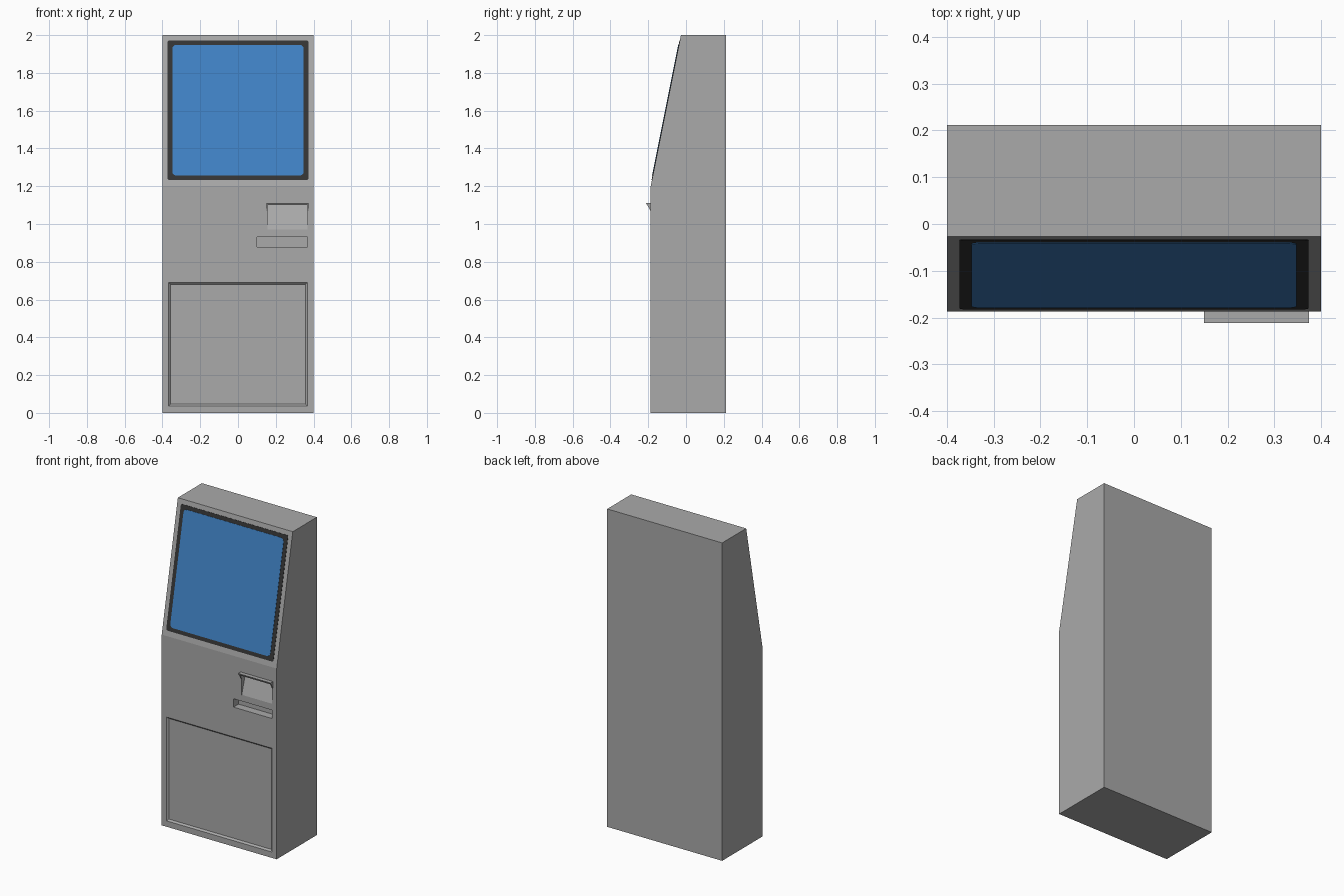
import bpy, bmesh, math
from mathutils import Matrix, Vector

if "Cube" in bpy.data.objects:
    bpy.data.objects.remove(bpy.data.objects["Cube"])


def material(name, rgb):
    m = bpy.data.materials.new(name)
    m.diffuse_color = (*rgb, 1)
    m.use_nodes = True
    m.node_tree.nodes["Principled BSDF"].inputs["Base Color"].default_value = m.diffuse_color
    return m


GREY = material("cabinet grey", (0.40, 0.40, 0.40))
BLACK = material("bezel charcoal", (0.035, 0.035, 0.035))
BLUE = material("screen blue", (0.052, 0.225, 0.56))

FRONT, BACK, TOP_FRONT = -0.187, 0.212, -0.027


def loft(name, rings, mat):
    """Closed solid through equally sized rings of points."""
    bm = bmesh.new()
    vs = [[bm.verts.new(p) for p in r] for r in rings]
    n = len(rings[0])
    for a, b in zip(vs, vs[1:]):
        for i in range(n):
            bm.faces.new((a[i], a[(i + 1) % n], b[(i + 1) % n], b[i]))
    bm.faces.new(vs[0])
    bm.faces.new(vs[-1])
    bmesh.ops.recalc_face_normals(bm, faces=bm.faces)
    me = bpy.data.meshes.new(name)
    bm.to_mesh(me)
    bm.free()
    me.materials.append(mat)
    ob = bpy.data.objects.new(name, me)
    bpy.context.collection.objects.link(ob)
    return ob


def prism(name, x0, x1, profile, mat=GREY):
    """Extrude a (y, z) profile along x."""
    return loft(name, [[(x, y, z) for y, z in profile] for x in (x0, x1)], mat)


def cut(target, cutter):
    mod = target.modifiers.new("cut", 'BOOLEAN')
    mod.operation, mod.solver, mod.object = 'DIFFERENCE', 'EXACT', cutter
    bpy.context.view_layer.objects.active = target
    bpy.ops.object.modifier_apply(modifier=mod.name)
    bpy.data.objects.remove(cutter)


# cabinet with sloped upper front
body = prism("cabinet", -0.4, 0.4, [(BACK, 0), (BACK, 2), (TOP_FRONT, 2),
                                    (FRONT, 1.2), (FRONT, 0)])

# recessed service door with bevelled rim
rings = []
for y, inset in ((FRONT - 0.02, 0), (FRONT, 0), (FRONT + 0.01, 0.01)):
    x, lo, hi = 0.367 - inset, 0.037 + inset, 0.69 - inset
    rings.append([(-x, y, lo), (x, y, lo), (x, y, hi), (-x, y, hi)])
cut(body, loft("door_cutter", rings, GREY))

# card slot
cut(body, prism("slot_cutter", 0.10, 0.368, [(FRONT - 0.02, 0.877), (FRONT + 0.05, 0.877),
                                             (FRONT + 0.05, 0.93), (FRONT - 0.02, 0.93)]))

# printer recess with a ramp rising back into the cabinet
cut(body, prism("printer_cutter", 0.157, 0.367, [(FRONT - 0.02, 0.97), (FRONT, 0.97),
                                                 (FRONT + 0.04, 1.10), (FRONT - 0.02, 1.10)]))

# printer hood: top plate and two triangular cheeks
TIP = -0.212
prism("hood_top", 0.15, 0.374, [(FRONT, 1.112), (TIP, 1.112), (TIP + 0.006, 1.10), (FRONT, 1.10)])
for side, x in (("left", 0.15), ("right", 0.367)):
    prism("hood_cheek_" + side, x, x + 0.007, [(FRONT, 1.111), (TIP + 0.001, 1.111), (FRONT, 1.068)])

# screen and bezel plates laid on the slope
up = Vector((0, TOP_FRONT - FRONT, 0.8)).normalized()
right = Vector((1, 0, 0))
out = right.cross(up)
slope = Matrix((right, up, out)).transposed().to_4x4()
slope.translation = Vector((0, (TOP_FRONT + FRONT) / 2, 1.6)) + up * 0.002


def plate(name, hw, hh, r, z0, z1, mat):
    pts = []
    for k, (sx, sy) in enumerate(((1, 1), (-1, 1), (-1, -1), (1, -1))):
        for j in range(5):
            a = math.pi / 2 * (k + j / 4)
            pts.append((sx * (hw - r) + r * math.cos(a), sy * (hh - r) + r * math.sin(a)))
    return loft(name, [[slope @ Vector((x, y, z)) for x, y in pts] for z in (z0, z1)], mat)


plate("bezel", 0.373, 0.377, 0.01, -0.003, 0.002, BLACK)
plate("screen", 0.348, 0.353, 0.022, -0.001, 0.004, BLUE)
